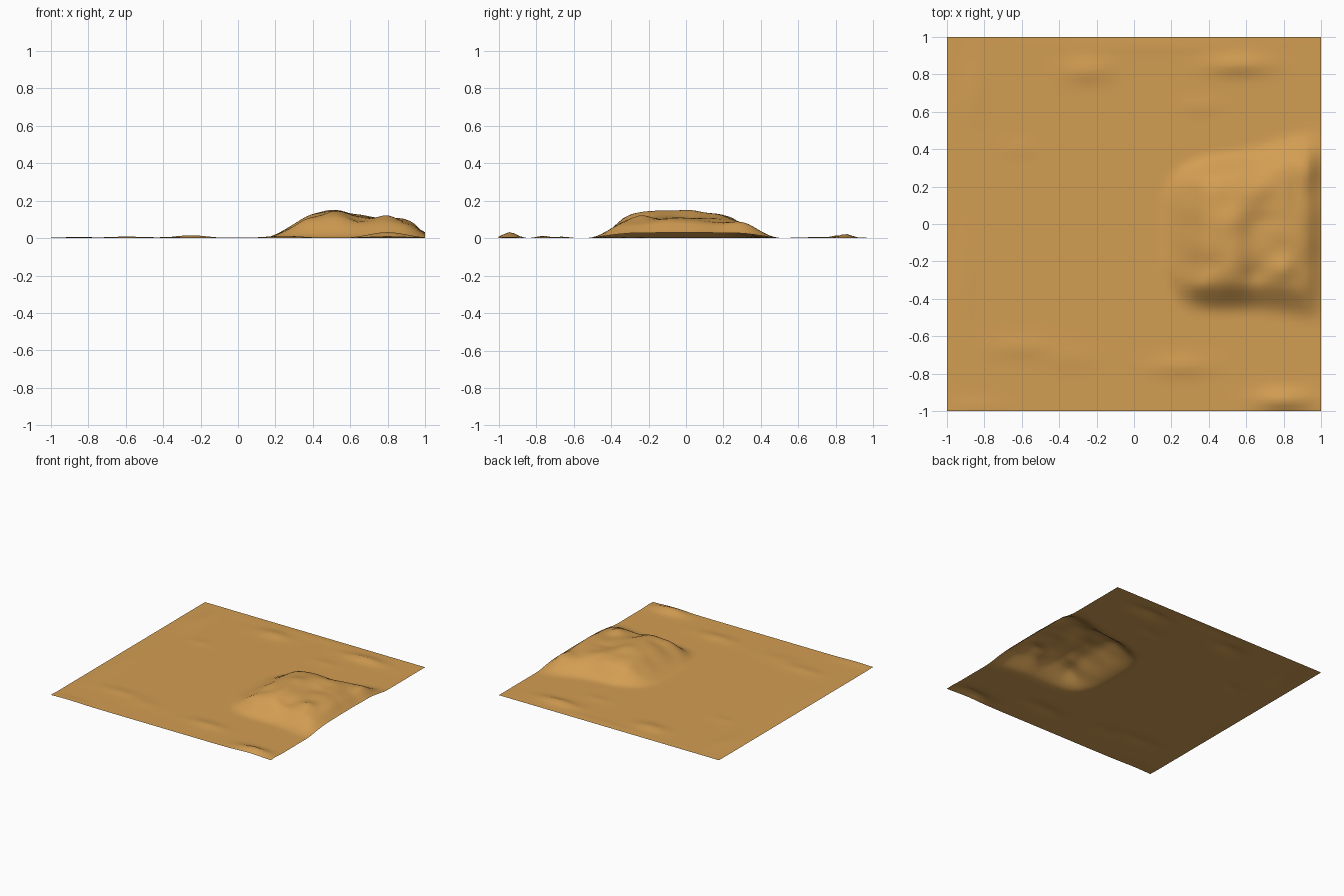
import bpy, bmesh, math
from mathutils import noise, Vector

if "Cube" in bpy.data.objects:
    bpy.data.objects.remove(bpy.data.objects["Cube"])

# Profiles: (position, value) pairs, blended with a smooth cubic
RIDGE = [(.13, 0), (.2, .02), (.3, .075), (.4, .132), (.53, .146), (.65, .122),
         (.78, .108), (.88, .1), (.94, .075), (1.0, .03)]
CROSS = [(0, 1), (.4, .94), (.65, .78), (.8, .42), (.92, .11), (1.04, 0)]
NORTH = [(.13, .2), (.22, .32), (.35, .38), (.6, .42), (1, .53)]
SOUTH = [(.13, .25), (.22, .4), (.32, .45), (.7, .46), (1, .51)]

# Low ripples and mound knobs/gullies: x, y, height, radius x, radius y
BUMPS = [(.56, .85, .022, .16, .05), (-.25, .82, .016, .12, .06), (.35, .63, .005, .1, .04),
         (.25, -.76, .012, .15, .05), (-.6, -.66, .008, .16, .05), (-.35, -.72, .005, .14, .06),
         (.8, -.94, .032, .14, .05), (-.85, .72, .006, .06, .16), (-.62, .4, .004, .08, .04),
         (-.85, -.98, .006, .15, .04), (.1, .95, .003, .5, .03), (-.9, -.3, .003, .05, .25),
         (.8, -.23, .026, .06, .06), (.64, -.27, -.014, .06, .05), (.42, -.22, -.016, .06, .05),
         (.36, -.33, .012, .06, .05), (.86, .17, -.012, .03, .09), (.72, .02, -.01, .09, .04),
         (.68, .2, .008, .08, .06), (.93, .3, .012, .04, .08)]


def curve(pts, t):
    """Cubic through the points, clamped at both ends."""
    if t <= pts[0][0]:
        return pts[0][1]
    if t >= pts[-1][0]:
        return pts[-1][1]

    def slope(i):
        if i in (0, len(pts) - 1):
            return 0
        return (pts[i + 1][1] - pts[i - 1][1]) / (pts[i + 1][0] - pts[i - 1][0])
    for i in range(len(pts) - 1):
        (a, p), (b, q) = pts[i], pts[i + 1]
        if t <= b:
            w, u = b - a, (t - a) / (b - a)
            return ((2*u**3 - 3*u*u + 1) * p + (u**3 - 2*u*u + u) * w * slope(i)
                    + (3*u*u - 2*u**3) * q + (u**3 - u*u) * w * slope(i + 1))


def height(x, y):
    width = curve(NORTH if y > 0 else SOUTH, x)
    mound = curve(RIDGE, x) * curve(CROSS, abs(y + .02) / width)
    # weathering only where the mound rises
    mound *= 1 + .12 * noise.noise(Vector((x * 7, y * 7, 3.1)))
    z = .004 + max(mound, 0)
    for bx, by, h, rx, ry in BUMPS:
        z += h * math.exp(-((x - bx) / rx) ** 2 - ((y - by) / ry) ** 2)
    return max(z, 0)


# Sand sheet: a single open grid lifted by the height rule
bm = bmesh.new()
bmesh.ops.create_grid(bm, x_segments=72, y_segments=72, size=1)
for v in bm.verts:
    v.co.z = height(v.co.x, v.co.y)
low = min(v.co.z for v in bm.verts)
for v in bm.verts:
    v.co.z -= low
for f in bm.faces:
    f.smooth = True
mesh = bpy.data.meshes.new("sand_terrain")
bm.to_mesh(mesh)
bm.free()
sand = bpy.data.materials.new("sand")
sand.diffuse_color = (.65, .34, .085, 1)
sand.use_nodes = True
sand.node_tree.nodes["Principled BSDF"].inputs["Base Color"].default_value = sand.diffuse_color
mesh.materials.append(sand)
terrain = bpy.data.objects.new("sand_terrain", mesh)
bpy.context.collection.objects.link(terrain)
